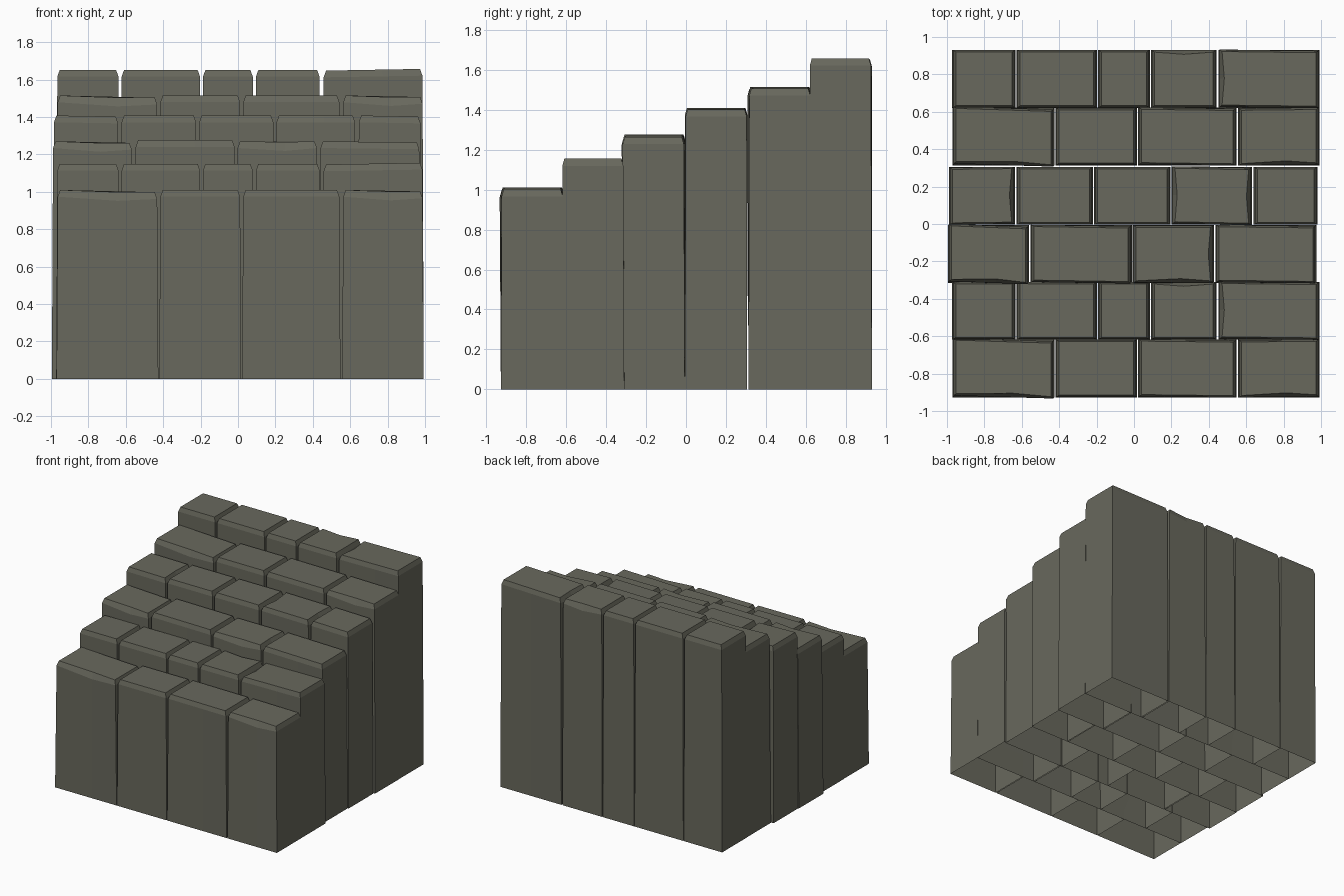
import bpy, bmesh

if "Cube" in bpy.data.objects:
    bpy.data.objects.remove(bpy.data.objects["Cube"])

# Row patterns: (x0, x1, yaw shift, top offset left, top offset right, chipped sides)
# Chip sides: F front, B back, L left, R right
PATTERN_A = [(-0.97, -0.426, 0.008, 0.0, -0.012, "F"),
             (-0.421, 0.017, 0, 0, 0, ""),
             (0.022, 0.548, 0.003, 0, 0, ""),
             (0.557, 0.993, -0.002, 0, -0.008, "F")]
PATTERN_B = [(-0.972, -0.633, 0, 0, 0, ""),
             (-0.628, -0.197, 0, 0, 0, ""),
             (-0.193, 0.085, 0, 0, 0, ""),
             (0.09, 0.442, 0, 0, 0, "B"),
             (0.452, 0.992, 0.003, -0.004, 0.005, "L")]
PATTERN_C = [(-0.995, -0.562, 0.008, 0, -0.008, "F"),
             (-0.553, -0.012, 0.004, 0.006, 0.006, ""),
             (-0.008, 0.428, 0, 0, 0, "FR"),
             (0.435, 0.975, 0.003, 0, -0.006, "")]
PATTERN_D = [(-0.99, -0.635, -0.002, 0, -0.006, "R"),
             (-0.628, -0.218, 0, 0, 0, ""),
             (-0.213, 0.195, 0, 0, 0, ""),
             (0.2, 0.632, 0.004, 0.0, 0.0, "LR"),
             (0.64, 0.982, 0, 0, -0.006, "")]

# Rows from front to back: pattern, y front, y back, top height
ROWS = [(PATTERN_A, -0.927, -0.617, 1.01),
        (PATTERN_B, -0.618, -0.309, 1.15),
        (PATTERN_C, -0.316, -0.006, 1.27),
        (PATTERN_D, -0.004, 0.306, 1.408),
        (PATTERN_A, 0.313, 0.622, 1.515),
        (PATTERN_B, 0.621, 0.931, 1.652)]


def ring(bm, x0, x1, y0, y1, zl, zr, yaw, chips, cut, drop):
    """Eight points around a block: corners plus one point on each side."""
    fx, bx = x0 + 0.6 * (x1 - x0), x0 + 0.5 * (x1 - x0)
    my = (y0 + y1) / 2
    pts = [(x0, y0, ""), (fx, y0, "F"), (x1, y0, ""), (x1, my, "R"),
           (x1, y1, ""), (bx, y1, "B"), (x0, y1, ""), (x0, my, "L")]
    push = {"F": (0, 1), "B": (0, -1), "L": (1, 0), "R": (-1, 0)}
    verts = []
    for x, y, side in pts:
        t = (x - x0) / (x1 - x0)
        z = zl + (zr - zl) * t
        # slight turn of the stone
        y -= yaw * (2 * t - 1)
        if side and side in chips:
            x += push[side][0] * cut
            y += push[side][1] * cut
            z -= drop
        verts.append(bm.verts.new((x, y, z)))
    return verts


def make_block(name, spec, y0, y1, top):
    x0, x1, yaw, dl, dr, chips = spec
    bm = bmesh.new()
    # open bottom, shoulder and chamfered top
    a = 0.006
    b = 0.019
    rings = [ring(bm, x0, x1, y0, y1, 0, 0, 0, "", 0, 0),
             ring(bm, x0 + a, x1 - a, y0 + 0.002, y1 - 0.002,
                  top + dl - 0.036, top + dr - 0.036, yaw, chips, 0, 0.015),
             ring(bm, x0 + b, x1 - b, y0 + 0.012, y1 - 0.012,
                  top + dl, top + dr, yaw, chips, 0.012, 0.004)]
    for low, high in zip(rings, rings[1:]):
        for i in range(8):
            j = (i + 1) % 8
            bm.faces.new((low[i], low[j], high[j], high[i]))
    bm.faces.new(rings[-1])
    mesh = bpy.data.meshes.new(name)
    bm.to_mesh(mesh)
    bm.free()
    bpy.context.collection.objects.link(bpy.data.objects.new(name, mesh))


# Stone pattern stepped up row by row
for r, (pattern, y0, y1, top) in enumerate(ROWS, 1):
    for c, spec in enumerate(pattern, 1):
        make_block(f"step_{r}_stone_{c}", spec, y0, y1, top)

# Grey-olive stone colour
stone = bpy.data.materials.new("stone")
stone.diffuse_color = (0.14, 0.14, 0.11, 1)
stone.use_nodes = True
stone.node_tree.nodes["Principled BSDF"].inputs["Base Color"].default_value = stone.diffuse_color
for ob in bpy.context.collection.objects:
    ob.data.materials.append(stone)
